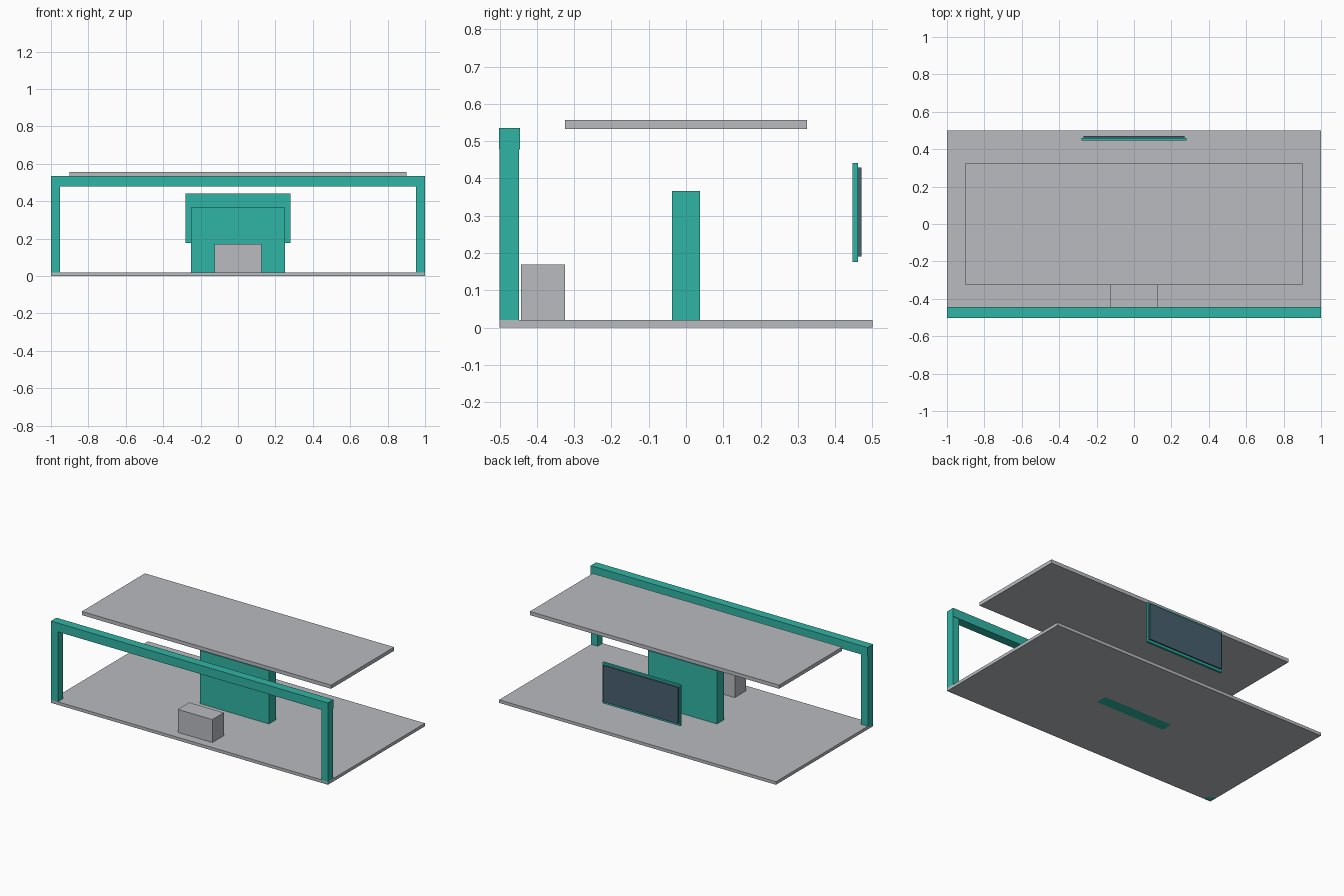
import bpy
import bmesh

if "Cube" in bpy.data.objects:
    bpy.data.objects.remove(bpy.data.objects["Cube"])


def srgb(h):
    """Hex colour to linear RGBA."""
    vals = [int(h[i:i + 2], 16) / 255 for i in (0, 2, 4)]
    return [v / 12.92 if v <= 0.04045 else ((v + 0.055) / 1.055) ** 2.4 for v in vals] + [1]


def material(name, h):
    m = bpy.data.materials.new(name)
    m.diffuse_color = srgb(h)
    m.use_nodes = True
    m.node_tree.nodes["Principled BSDF"].inputs["Base Color"].default_value = m.diffuse_color
    return m


grey = material("light grey", "B8BBC0")
teal = material("teal", "30B5A5")
slate = material("slate blue", "48606F")


def box(name, mat, x, y, z):
    """Axis-aligned box from (min, max) pairs."""
    bm = bmesh.new()
    bmesh.ops.create_cube(bm, size=1)
    for v in bm.verts:
        v.co = [r[0] if c < 0 else r[1] for c, r in zip(v.co, (x, y, z))]
    me = bpy.data.meshes.new(name)
    bm.to_mesh(me)
    bm.free()
    me.materials.append(mat)
    ob = bpy.data.objects.new(name, me)
    bpy.context.collection.objects.link(ob)
    return ob


# floor slab and floating top
box("base_slab", grey, (-1, 1), (-0.5, 0.5), (0, 0.02))
box("top_slab", grey, (-0.9, 0.9), (-0.325, 0.325), (0.533, 0.557))

# front frame: two posts and a beam
for side, x in (("left", (-1, -0.952)), ("right", (0.952, 1))):
    box(side + "_post", teal, x, (-0.5, -0.448), (0, 0.48))
box("front_beam", teal, (-1, 1), (-0.502, -0.445), (0.478, 0.535))

# centre pedestal and front step
box("pedestal", teal, (-0.25, 0.25), (-0.0375, 0.0375), (0.0, 0.367))
box("front_step", grey, (-0.125, 0.125), (-0.443, -0.325), (0.02, 0.17))

# rear display: frame and panel
box("display_frame", teal, (-0.281, 0.281), (0.446, 0.461), (0.176, 0.442))
box("display_panel", slate, (-0.271, 0.271), (0.461, 0.47), (0.191, 0.429))
